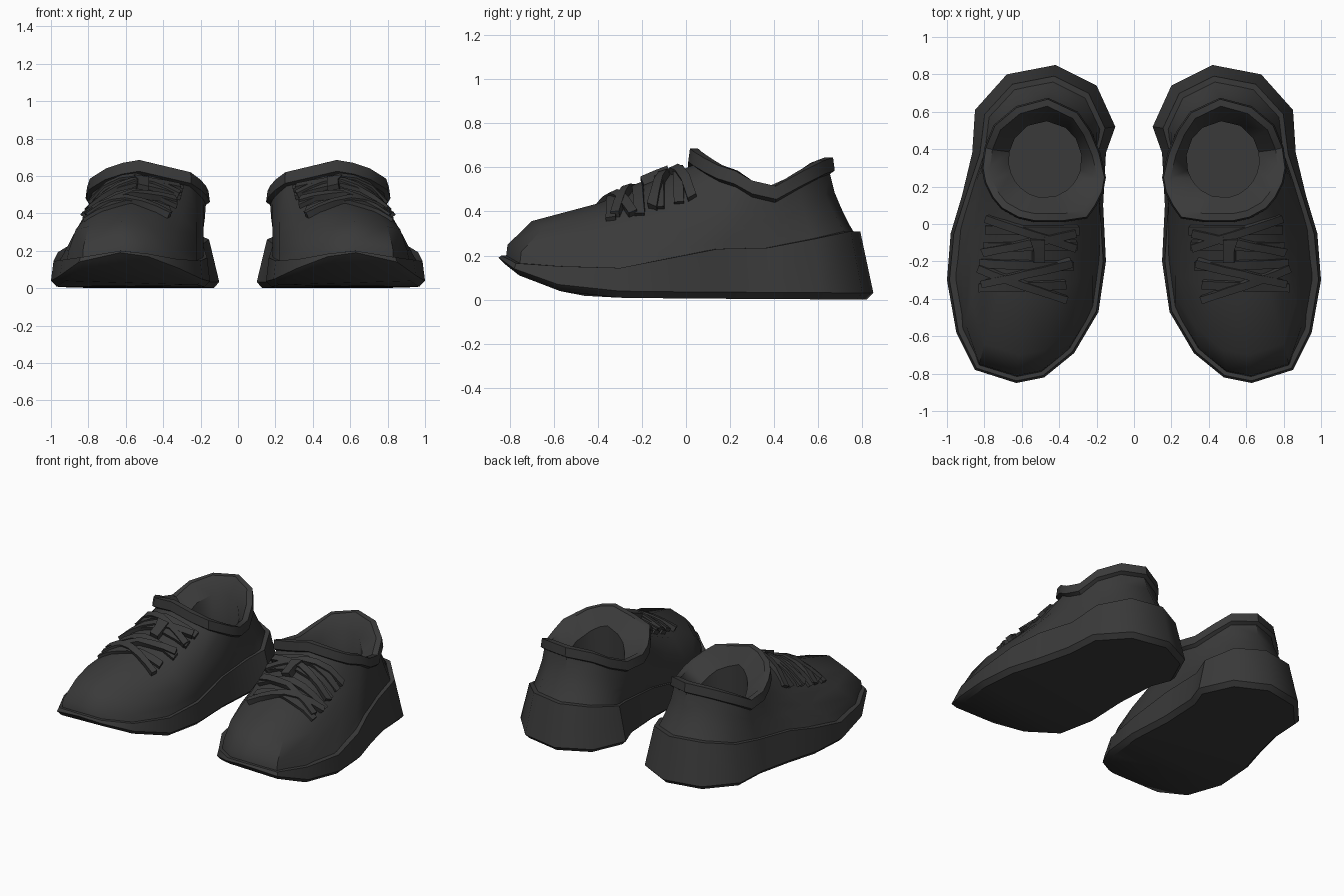
import bpy, bmesh, math
from mathutils import Vector
from mathutils.bvhtree import BVHTree

if "Cube" in bpy.data.objects:
    bpy.data.objects.remove(bpy.data.objects["Cube"])

mat = bpy.data.materials.new("charcoal")
mat.diffuse_color = (0.042, 0.042, 0.042, 1)
mat.use_nodes = True
mat.node_tree.nodes["Principled BSDF"].inputs["Base Color"].default_value = mat.diffuse_color

# Footprint of one shoe: toe, outer side, heel, inner side
FOOT = [(.63, -.85), (.85, -.78), (.95, -.58), (1.0, -.30), (.98, -.05), (.92, .15),
        (.865, .38), (.85, .61), (.68, .80), (.42, .85), (.20, .74), (.10, .52),
        (.15, .38), (.165, .10), (.15, -.20), (.19, -.47), (.32, -.69), (.48, -.82)]
# Collar rim, point for point above the footprint
RIM = [(.53, .01, .685), (.62, .03, .67), (.71, .08, .64), (.76, .14, .61), (.80, .22, .585),
       (.815, .30, .54), (.80, .41, .515), (.75, .53, .58), (.63, .63, .63), (.46, .675, .645),
       (.30, .60, .62), (.23, .50, .56), (.18, .38, .51), (.15, .25, .52), (.165, .17, .55),
       (.20, .10, .585), (.25, .03, .62), (.38, .01, .65)]
N = len(FOOT)
SOLE_LOW = [(-.85, .16), (-.78, .11), (-.57, .035), (-.43, .01), (0, .005), (.85, 0)]
SOLE_TOP = [(-.85, .20), (-.77, .16), (-.32, .14), (.15, .23), (.35, .23), (.80, .31)]


def interp(table, y):
    if y <= table[0][0]:
        return table[0][1]
    for (a, u), (b, v) in zip(table, table[1:]):
        if y <= b:
            return u + (v - u) * (y - a) / (b - a)
    return table[-1][1]


def inset(pts, amount):
    """Move each ring point inward; amount may depend on y."""
    out = []
    for i, p in enumerate(pts):
        t = Vector(pts[(i + 1) % N][:2]) - Vector(pts[i - 1][:2])
        t.normalize()
        d = amount(p[1]) if callable(amount) else amount
        out.append((p[0] - t.y * d, p[1] + t.x * d) + tuple(p[2:]))
    return out


def lift(pts, f):
    return [(p[0], p[1], f(p[1])) for p in pts]


def finish(name, bm, angle):
    bmesh.ops.recalc_face_normals(bm, faces=bm.faces)
    me = bpy.data.meshes.new(name)
    bm.to_mesh(me)
    bm.free()
    ob = bpy.data.objects.new(name, me)
    bpy.context.collection.objects.link(ob)
    me.materials.append(mat)
    ob.modifiers.new("pair", 'MIRROR').use_mirror_merge = False
    bpy.ops.object.select_all(action='DESELECT')
    ob.select_set(True)
    bpy.context.view_layer.objects.active = ob
    bpy.ops.object.shade_smooth_by_angle(angle=math.radians(angle))
    return ob


def loft(name, rings, cap, angle=40):
    """Skin stacked rings and close one of them with cross strips."""
    bm = bmesh.new()
    vs = [[bm.verts.new(p) for p in r] for r in rings]
    for a, b in zip(vs, vs[1:]):
        for i in range(N):
            j = (i + 1) % N
            bm.faces.new((a[i], a[j], b[j], b[i]))
    c = vs[cap]
    for i in range(N // 2):
        quad = [c[i], c[i + 1], c[N - 1 - i], c[(N - i) % N]]
        bm.faces.new(list(dict.fromkeys(quad)))
    return finish(name, bm, angle)


# Sole: flat tread, flared heel, raised toe
def flare(y):
    return interp([(-.4, .012), (.2, .02), (.5, .055), (.8, .06)], y)


tread = [(p[0], p[1], interp(SOLE_LOW, q[1])) for p, q in zip(inset(FOOT, .03), FOOT)]
edge = lift(FOOT, lambda y: interp(SOLE_LOW, y) + .03)
top = [(p[0], p[1], interp(SOLE_TOP, q[1])) for p, q in zip(inset(FOOT, flare), FOOT)]
ledge = inset(top, .035)
loft("sole", [tread, edge, top, ledge], 0)

# Upper: rises steeply at the sides and heel, rolls over the toe to the collar
start = [(p[0], p[1], p[2] - .02) for p in inset(top, .02)]
collar_base = [(p[0], p[1], p[2] - .075) for p in inset(RIM, .022)]
SIDE = [(.28, .2), (.57, .45), (.82, .7), (1, 1)]
TOE = [(.01, .16), (.14, .41), (.50, .60), (1, 1)]
vamp = [start]
for s, t in zip(SIDE, TOE):
    ring = []
    for a, b in zip(start, collar_base):
        w = min(1, max(0, -(a[1] + .1) / .6))
        h = s[0] + (t[0] - s[0]) * w
        v = s[1] + (t[1] - s[1]) * w
        ring.append((a[0] + (b[0] - a[0]) * h, a[1] + (b[1] - a[1]) * h,
                     a[2] + (b[2] - a[2]) * v))
    vamp.append(ring)
loft_cap = -1

# Padded collar, foot opening and insole
bulge = [(p[0], p[1], p[2] - .06) for p in RIM]
lip = inset(RIM, .045)
opening = []
for p in RIM:
    a = math.atan2(p[1] - .345, p[0] - .475)
    opening.append((.475 + .195 * math.cos(a), .345 + .205 * math.sin(a), p[2] - .10))
insole = [(p[0], p[1], .25) for p in opening]
loft("upper", vamp + [bulge, inset(RIM, .008), lip, opening, insole], loft_cap)

# Surface that the laces follow
pts = [p for r in vamp for p in r]
quads = [(k * N + i, k * N + (i + 1) % N, (k + 1) * N + (i + 1) % N, (k + 1) * N + i)
         for k in range(len(vamp) - 1) for i in range(N)]
surface = BVHTree.FromPolygons(pts, quads)


def strip(bm, a, b, width, height, steps=6):
    """Flat band laid on the upper from a to b."""
    a, b = Vector(a), Vector(b)
    side = Vector((a.y - b.y, b.x - a.x)).normalized() * width / 2
    rows = []
    for k in range(steps + 1):
        c = a.lerp(b, k / steps)
        row = []
        for s, h in ((-1, -.015), (1, -.015), (1, height), (-1, height)):
            q = c + side * s
            hit, n = surface.ray_cast((q.x, q.y, 2), (0, 0, -1))[:2]
            if hit is None:
                hit, n = surface.find_nearest((q.x, q.y, .5))[:2]
            n = n if n.z > 0 else -n
            row.append(bm.verts.new(hit + n * h))
        rows.append(row)
    for r, q in zip(rows, rows[1:]):
        for i in range(4):
            j = (i + 1) % 4
            bm.faces.new((r[i], r[j], q[j], q[i]))
    bm.faces.new(rows[0])
    bm.faces.new(rows[-1])


# Crossed laces: straight bars below, diagonals above
bm = bmesh.new()
for a, b in [((.82, -.34), (.37, -.32)), ((.81, -.21), (.33, -.22)),
             ((.79, -.12), (.31, -.11)), ((.78, -.03), (.30, -.03))]:
    strip(bm, a, b, .045, .022)
for a, b in [((.81, -.24), (.37, -.40)), ((.80, -.32), (.34, -.20)),
             ((.79, -.15), (.32, -.04)), ((.77, .03), (.32, -.12))]:
    strip(bm, a, b, .04, .034)
finish("laces", bm, 30)

# Small loop on the tongue
bm = bmesh.new()
strip(bm, (.515, -.19), (.515, -.07), .06, .045, 2)
finish("tongue_loop", bm, 30)
